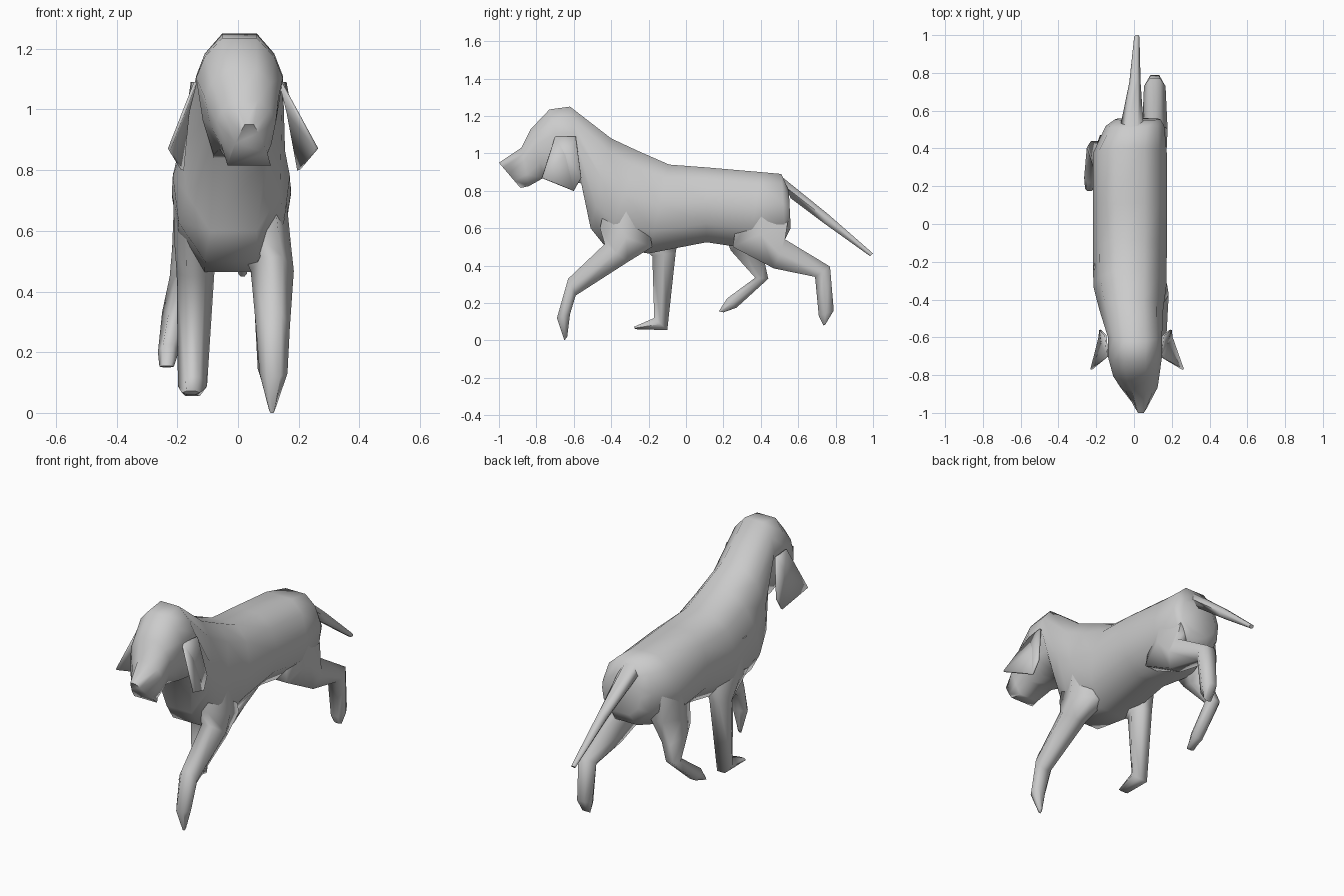
import bpy, bmesh, math

TRUNK = [(.4, 1), (.78, .85), (1, .55), (.9, .25), (.45, 0), (-.45, 0), (-.9, .25), (-1, .55), (-.82, .85), (-.4, 1)]
HEAD = [(.4, 1), (.8, .84), (1, .66), (.85, .3), (.6, 0), (-.6, 0), (-.85, .3), (-1, .66), (-.8, .84), (-.4, 1)]
NOSE = [(.2, 1), (.4, .8), (.6, .55), (.8, .3), (.95, 0), (-.95, 0), (-.8, .3), (-.6, .55), (-.4, .8), (-.2, 1)]
LIMB = [(.5, 1), (1, .5), (.5, 0), (-.5, 0), (-1, .5), (-.5, 1)]


def finish(name, bm, angle):
    bmesh.ops.recalc_face_normals(bm, faces=bm.faces)
    mesh = bpy.data.meshes.new(name)
    bm.to_mesh(mesh)
    bm.free()
    ob = bpy.data.objects.new(name, mesh)
    bpy.context.collection.objects.link(ob)
    bpy.ops.object.select_all(action='DESELECT')
    ob.select_set(True)
    bpy.context.view_layer.objects.active = ob
    bpy.ops.object.shade_smooth_by_angle(angle=math.radians(angle))
    return ob


def loft(name, sections, profiles=(), angle=75):
    """Each section: (y, z) of one edge, (y, z) of the other, centre x, half width."""
    bm = bmesh.new()
    rings = []
    profiles = profiles or [LIMB] * len(sections)
    for (ay, az, by, bz, cx, hw), prof in zip(sections, profiles):
        rings.append([bm.verts.new((cx + u * hw, by + (ay - by) * t, bz + (az - bz) * t)) for u, t in prof])
    n = len(rings[0])
    for a, b in zip(rings, rings[1:]):
        for k in range(n):
            bm.faces.new((a[k], a[(k + 1) % n], b[(k + 1) % n], b[k]))
    bm.faces.new(rings[0])
    bm.faces.new(rings[-1])
    return finish(name, bm, angle)


# Head, neck and trunk as one continuous skin
loft("body", [
    (-1.0, .95, -.885, .815, .037, .075),
    (-.88, 1.03, -.84, .825, .027, .098),
    (-.83, 1.13, -.76, .87, .012, .122),
    (-.73, 1.235, -.65, .85, .005, .143),
    (-.62, 1.25, -.56, .84, .005, .143),
    (-.40, 1.08, -.51, .60, -.015, .17),
    (-.25, 1.01, -.43, .50, -.022, .193),
    (-.09, .94, -.20, .465, -.022, .196),
    (.11, .925, .11, .525, -.022, .196),
    (.40, .90, .34, .49, -.022, .196),
    (.51, .89, .53, .54, .005, .155),
    (.55, .80, .56, .60, .02, .12),
], [NOSE] + [HEAD] * 4 + [TRUNK] * 7)

# Striding legs, each in its own pose, with shoulders and thighs rooted in the trunk
loft("front_right_leg", [
    (-.42, .78, -.22, .72, .07, .085),
    (-.46, .60, -.18, .50, .09, .085),
    (-.435, .515, -.31, .42, .113, .071),
    (-.63, .33, -.59, .24, .115, .056),
    (-.69, .12, -.62, .14, .117, .046),
    (-.65, .0, -.635, .02, .112, .01),
])
loft("front_left_leg", [
    (-.36, .80, -.10, .78, -.13, .085),
    (-.32, .57, -.04, .56, -.13, .080),
    (-.18, .45, -.055, .47, -.14, .062),
    (-.17, .12, -.10, .055, -.15, .048),
    (-.28, .072, -.27, .06, -.155, .03),
])
loft("back_right_leg", [
    (.53, .78, .28, .70, .07, .083),
    (.545, .64, .25, .50, .09, .083),
    (.53, .54, .47, .385, .11, .068),
    (.77, .395, .69, .34, .11, .057),
    (.79, .16, .71, .13, .11, .045),
    (.745, .085, .735, .08, .11, .025),
])
loft("back_left_leg", [
    (.46, .74, .22, .70, -.13, .08),
    (.47, .56, .22, .53, -.145, .072),
    (.42, .42, .24, .48, -.17, .055),
    (.44, .33, .37, .335, -.205, .045),
    (.27, .175, .22, .225, -.23, .034),
    (.20, .15, .175, .155, -.235, .024),
])

# Tail
loft("tail", [
    (.50, .885, .56, .76, -.01, .06),
    (.76, .675, .74, .625, .005, .03),
    (1.0, .465, .985, .45, .015, .014),
])

# Folded drooping ears
RIM = [(.14, -.70, 1.09), (.155, -.59, 1.09), (.195, -.56, .87), (.20, -.60, .80), (.26, -.77, .87)]
for name, side, spread in (("right_ear", 1, 1), ("left_ear", -1, .72)):
    bm = bmesh.new()
    pts = [bm.verts.new((side * (.14 + (x - .14) * spread), y, z)) for x, y, z in RIM]
    crease = bm.verts.new((side * .165, -.645, .99))
    for i in range(5):
        bm.faces.new((pts[i], pts[(i + 1) % 5], crease))
    ear = finish(name, bm, 20)
    mod = ear.modifiers.new("thickness", 'SOLIDIFY')
    mod.thickness = .01
    mod.offset = 0
